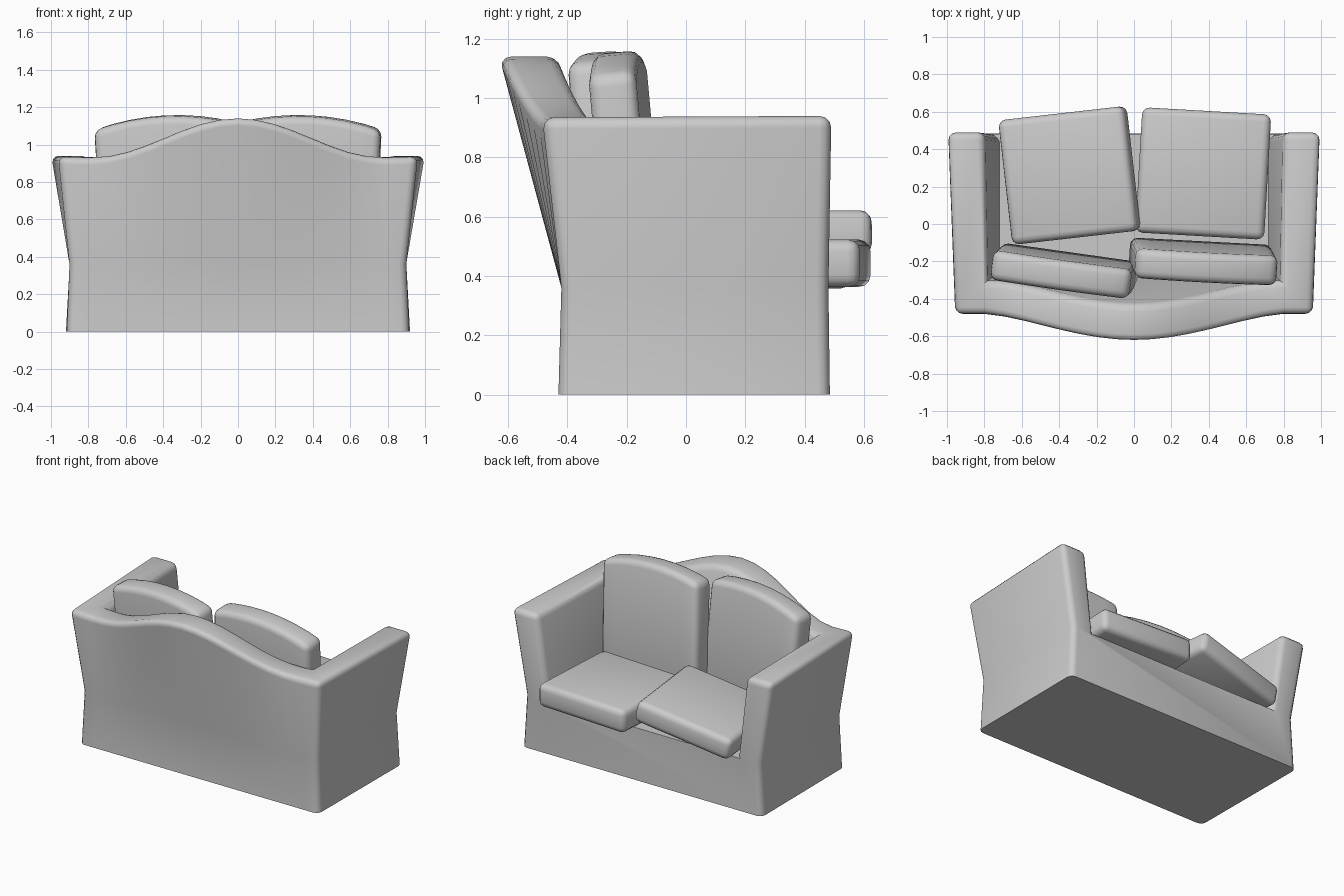
import bpy, bmesh
from math import cos, pi, radians
from mathutils import Euler, Matrix, Vector

if "Cube" in bpy.data.objects:
    bpy.data.objects.remove(bpy.data.objects["Cube"])


def finish(bm, name):
    mesh = bpy.data.meshes.new(name)
    bm.to_mesh(mesh)
    bm.free()
    ob = bpy.data.objects.new(name, mesh)
    bpy.context.collection.objects.link(ob)
    bpy.ops.object.select_all(action='DESELECT')
    ob.select_set(True)
    bpy.context.view_layer.objects.active = ob
    bpy.ops.object.shade_smooth_by_angle(angle=radians(40))
    return ob


def round_edges(bm, width, segments, keep_base=False):
    bm.normal_update()
    edges = [e for e in bm.edges
             if e.calc_face_angle(0) > radians(35) and e.is_convex
             and not (keep_base and all(v.co.z < 0.001 for v in e.verts))]
    bmesh.ops.bevel(bm, geom=edges, offset=width, segments=segments,
                    profile=0.5, affect='EDGES', clamp_overlap=True)


# Sofa frame: cross-sections (floor, crease, outer top, inner top, seat) along a U
def back_section(t):
    w = 0.5 * (1 + cos(pi * t))
    bulge = w ** 0.7
    z = 0.93 + 0.21 * w
    return [(0.8 * t, -0.43, 0), (0.8 * t, -0.42, 0.36),
            (0.8 * t, -0.485 - 0.145 * bulge, z),
            (0.72 * t, -0.305 - 0.125 * bulge, z), (0.68 * t, -0.26, 0.36)]


arm_front = [(0.92, 0.485, 0), (0.90, 0.48, 0.36), (1.0, 0.49, 0.94),
             (0.80, 0.49, 0.94), (0.72, 0.48, 0.36)]
corner = [(0.915, -0.43, 0), (0.90, -0.42, 0.36), (0.96, -0.485, 0.935),
          (0.785, -0.305, 0.935), (0.72, -0.26, 0.36)]


def mirror(section):
    return [(-x, y, z) for x, y, z in section]


steps = 8
sections = [arm_front, corner]
sections += [back_section(1 - i / steps) for i in range(2 * steps + 1)]
sections += [mirror(corner), mirror(arm_front)]

bm = bmesh.new()
rows = [[bm.verts.new(p) for p in s] for s in sections]
for a, b in zip(rows, rows[1:]):
    for k in range(4):
        bm.faces.new((a[k], b[k], b[k + 1], a[k + 1]))
bm.faces.new([r[0] for r in rows])                 # underside
bm.faces.new([r[4] for r in rows])                 # seat deck
first, last = rows[0], rows[-1]
bm.faces.new((first[1], first[2], first[3], first[4]))   # arm fronts
bm.faces.new((last[1], last[2], last[3], last[4]))
bm.faces.new((first[0], first[1], first[4], last[4], last[1], last[0]))
bmesh.ops.recalc_face_normals(bm, faces=bm.faces[:])
round_edges(bm, 0.04, 3, keep_base=True)
finish(bm, "sofa_frame")


# Loose cushions: rounded slabs, optionally with an arched top
def cushion(name, size, loc, rot, arch=0.0, width=0.04):
    bm = bmesh.new()
    bmesh.ops.create_cube(bm, size=1)
    along = [e for e in bm.edges
             if abs(e.verts[0].co.x - e.verts[1].co.x) > 0.5]
    if arch:
        bmesh.ops.subdivide_edges(bm, edges=along, cuts=7, use_grid_fill=True)
    for v in bm.verts:
        lift = arch * (1 - 4 * v.co.x ** 2) if v.co.z > 0 else 0
        v.co = Vector(v.co) * Vector((1, 1, 1)).length / 3 ** 0.5
        v.co = Vector((v.co.x * size[0], v.co.y * size[1],
                       v.co.z * size[2] + lift))
    round_edges(bm, width, 3)
    turn = Euler([radians(a) for a in rot]).to_matrix().to_4x4()
    bm.transform(Matrix.Translation(loc) @ turn)
    finish(bm, name)


cushion("seat_cushion_right", (0.69, 0.67, 0.16), (0.37, 0.27, 0.443), (0, 0, -3.3))
cushion("seat_cushion_left", (0.69, 0.67, 0.15), (-0.345, 0.26, 0.49), (0, -11, 6.5))
cushion("back_cushion_right", (0.76, 0.16, 0.71), (0.37, -0.2, 0.745),
        (5, 3, -3), arch=0.055)
cushion("back_cushion_left", (0.75, 0.16, 0.71), (-0.37, -0.25, 0.745),
        (4, -3, -8), arch=0.055)
